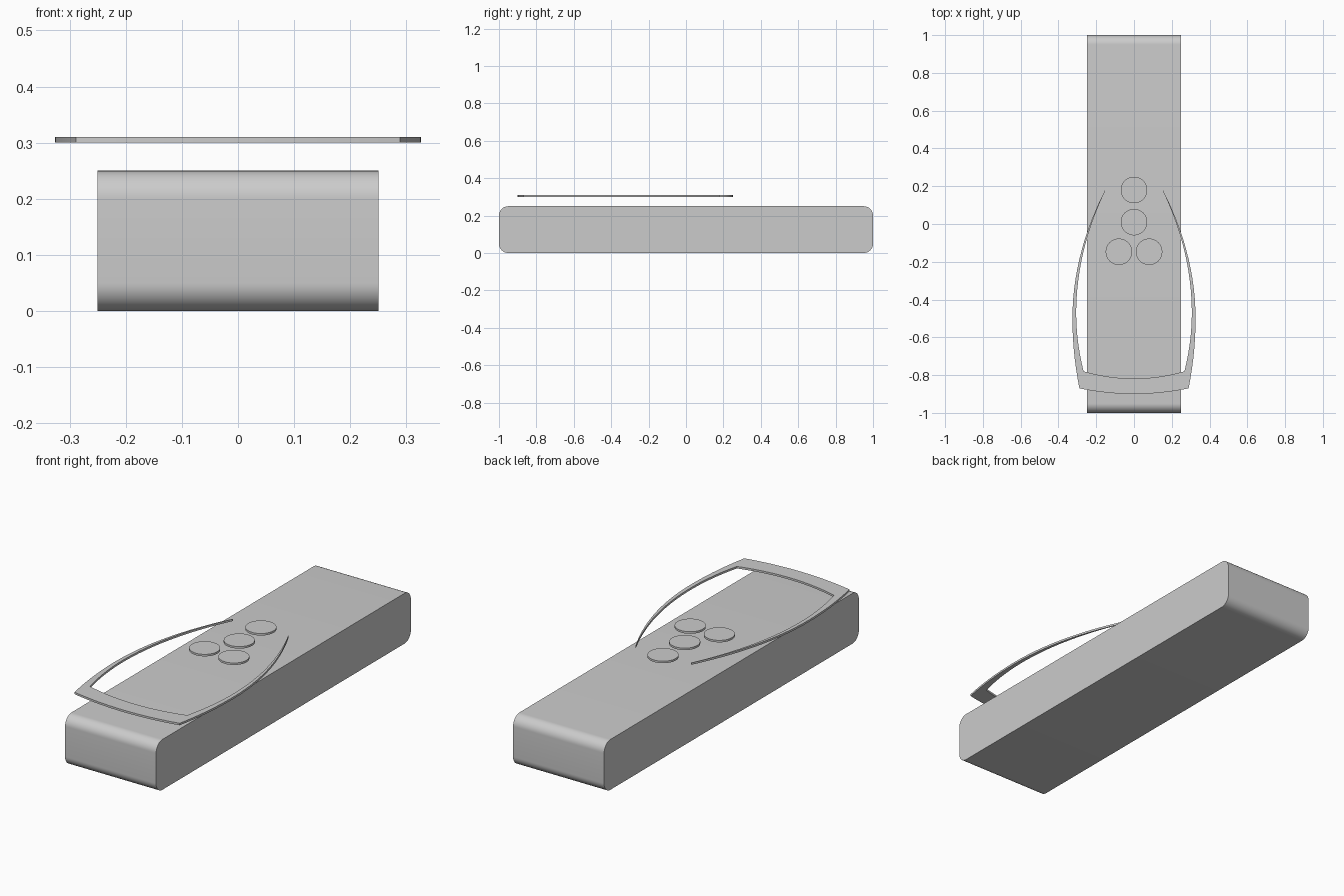
import bpy, bmesh
from math import pi, sin, cos

cube = bpy.data.objects.get("Cube")
if cube:
    bpy.data.objects.remove(cube, do_unlink=True)

grey = bpy.data.materials.new("plain_grey")
grey.use_nodes = True
colour = (0.6, 0.6, 0.6, 1)
grey.diffuse_color = colour
grey.node_tree.nodes["Principled BSDF"].inputs["Base Color"].default_value = colour


def finish(name, bm, smooth_angle=0.6):
    bmesh.ops.recalc_face_normals(bm, faces=bm.faces)
    mesh = bpy.data.meshes.new(name)
    bm.to_mesh(mesh)
    bm.free()
    mesh.materials.append(grey)
    obj = bpy.data.objects.new(name, mesh)
    bpy.context.collection.objects.link(obj)
    bpy.ops.object.select_all(action='DESELECT')
    obj.select_set(True)
    bpy.context.view_layer.objects.active = obj
    bpy.ops.object.shade_smooth_by_angle(angle=smooth_angle)
    return obj


def thicken(bm, height):
    """Extrude every flat face straight up into a closed slab."""
    ext = bmesh.ops.extrude_face_region(bm, geom=bm.faces[:], use_keep_orig=True)
    verts = [g for g in ext["geom"] if isinstance(g, bmesh.types.BMVert)]
    bmesh.ops.translate(bm, verts=verts, vec=(0, 0, height))


# Body: rounded side profile swept across the width
HALF_W, LENGTH, HEIGHT, RADIUS, STEPS = 0.25, 2.0, 0.25, 0.05, 12
bm = bmesh.new()
profile = []
for i, (sy, sz) in enumerate([(1, 1), (-1, 1), (-1, -1), (1, -1)]):
    cy = sy * (LENGTH / 2 - RADIUS)
    cz = HEIGHT / 2 + sz * (HEIGHT / 2 - RADIUS)
    for s in range(STEPS + 1):
        a = (i + s / STEPS) * pi / 2
        profile.append(bm.verts.new((-HALF_W, cy + RADIUS * cos(a), cz + RADIUS * sin(a))))
side = bm.faces.new(profile)
ext = bmesh.ops.extrude_face_region(bm, geom=[side], use_keep_orig=True)
bmesh.ops.translate(bm, vec=(2 * HALF_W, 0, 0),
                    verts=[g for g in ext["geom"] if isinstance(g, bmesh.types.BMVert)])
finish("body", bm)

# Round buttons hovering above the top
LAYER_Z, THICK = 0.30, 0.01
buttons = {"button_back": (0, 0.18), "button_middle": (0, 0.01),
           "button_left": (0.08, -0.147), "button_right": (-0.08, -0.147)}
for name, (x, y) in buttons.items():
    bm = bmesh.new()
    bmesh.ops.create_circle(bm, cap_ends=True, segments=48, radius=0.07)
    bmesh.ops.translate(bm, verts=bm.verts, vec=(x, y, LAYER_Z))
    thicken(bm, THICK)
    finish(name, bm)


# Bowed frame: tapering arms joined by a curved front bar
def rail(tip, widest, corner, front_y, n=20):
    """Points from the left tip, round the front bar, to the right tip."""
    arm = []
    for i in range(n + 1):
        y = tip[1] + (corner[1] - tip[1]) * i / n
        end = tip if y > widest[1] else corner
        bow = (y - widest[1]) / (end[1] - widest[1])
        arm.append((widest[0] + (end[0] - widest[0]) * bow ** 2, y))
    bar = []
    for i in range(1, n):
        t = 1 - 2 * i / n
        bar.append((corner[0] * t, front_y + (corner[1] - front_y) * t * t))
    return arm + bar + [(-x, y) for x, y in reversed(arm)]


outer = rail((0.154, 0.178), (0.326, -0.50), (0.289, -0.87), -0.90)
inner = rail((0.152, 0.177), (0.306, -0.47), (0.267, -0.78), -0.818)
bm = bmesh.new()
rows = [[bm.verts.new((x, y, LAYER_Z)) for x, y in r] for r in (outer, inner)]
for i in range(len(outer) - 1):
    bm.faces.new((rows[0][i], rows[0][i + 1], rows[1][i + 1], rows[1][i]))
thicken(bm, THICK)
finish("bowed_frame", bm)
